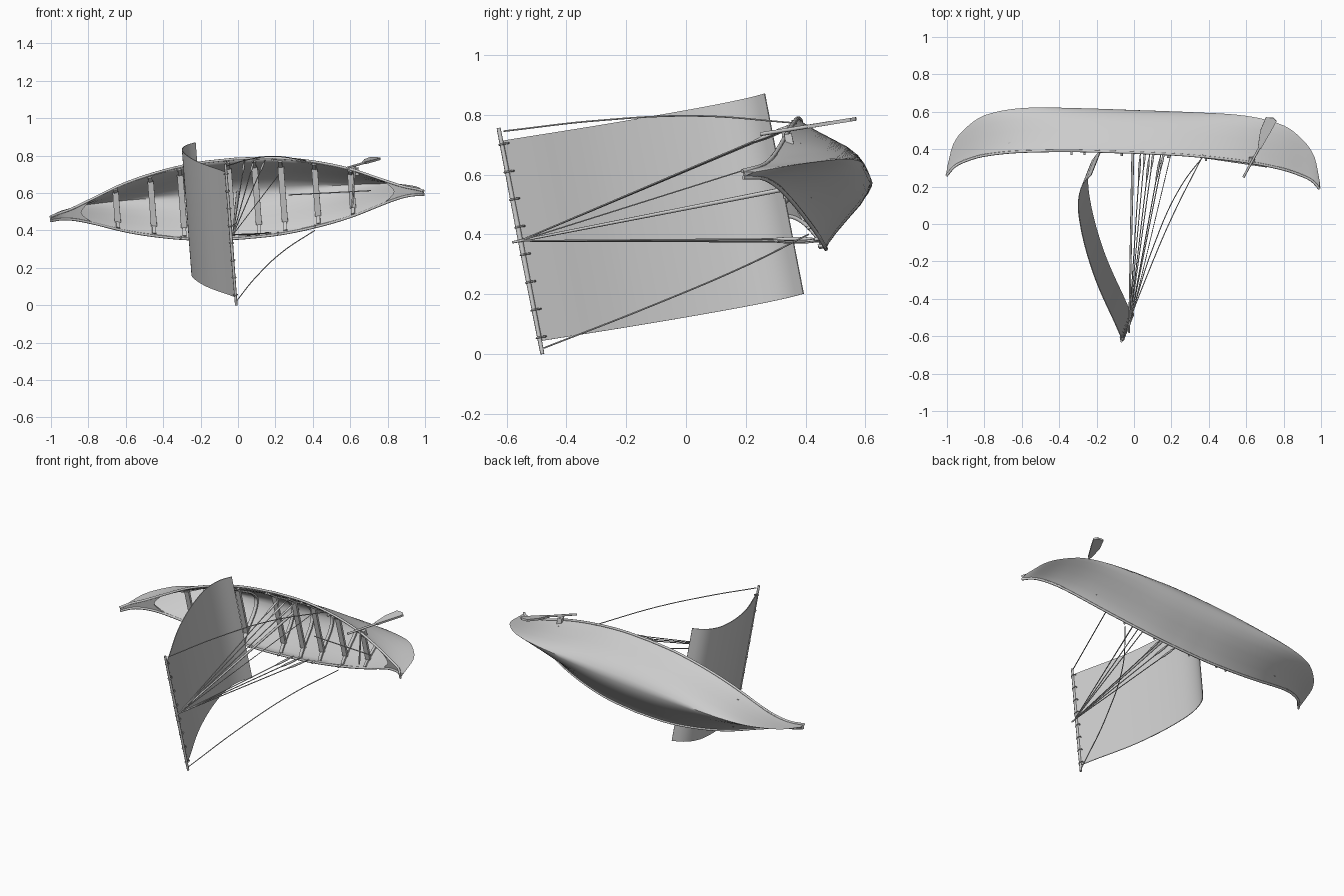
import bpy, bmesh, math
from mathutils import Vector, Matrix

if "Cube" in bpy.data.objects:
    bpy.data.objects.remove(bpy.data.objects["Cube"])

# Boat frame: L along the keel, W across, U towards the masthead
W = Vector((-0.075, -0.19, 0.98)).normalized()
L = Vector((0.997, -0.035, 0.0695))
L = (L - W * L.dot(W)).normalized()
U = L.cross(W)
M = Matrix((L, W, U)).transposed().to_4x4()
M.translation = Vector((0.0, 0.434, 0.572))
INV = M.inverted()


def loc(x, y, z):
    return INV @ Vector((x, y, z))


def interp(table, x):
    """Smooth cubic through (x, value) points."""
    n = len(table)
    i = max(k for k in range(n - 1) if table[k][0] <= x or k == 0)
    def slope(k):
        a, b = table[max(k - 1, 0)], table[min(k + 1, n - 1)]
        return (b[1] - a[1]) / (b[0] - a[0])
    (x0, y0), (x1, y1) = table[i], table[i + 1]
    h = x1 - x0
    t = (x - x0) / h
    return (y0 * (1 + 2 * t) * (1 - t) ** 2 + y1 * t * t * (3 - 2 * t)
            + h * (slope(i) * t * (1 - t) ** 2 - slope(i + 1) * t * t * (1 - t)))


def mesh(name, verts, faces, thick=0, offset=0.0, smooth=True):
    me = bpy.data.meshes.new(name)
    me.from_pydata([tuple(v) for v in verts], [], faces)
    bm = bmesh.new()
    bm.from_mesh(me)
    bmesh.ops.recalc_face_normals(bm, faces=bm.faces)
    bm.to_mesh(me)
    bm.free()
    ob = bpy.data.objects.new(name, me)
    bpy.context.collection.objects.link(ob)
    ob.matrix_world = M
    bpy.ops.object.select_all(action='DESELECT')
    bpy.context.view_layer.objects.active = ob
    ob.select_set(True)
    if thick:
        m = ob.modifiers.new("thickness", 'SOLIDIFY')
        m.thickness, m.offset = thick, offset
        bpy.ops.object.modifier_apply(modifier=m.name)
    if smooth:
        bpy.ops.object.shade_smooth_by_angle(angle=math.radians(40))
    return ob


def tube(name, pts, r, kind='POLY', radii=None):
    cu = bpy.data.curves.new(name, 'CURVE')
    cu.dimensions = '3D'
    cu.bevel_depth, cu.bevel_resolution, cu.use_fill_caps = r, 2, True
    if kind == 'BEZIER':
        sp = cu.splines.new('BEZIER')
        sp.bezier_points.add(len(pts) - 1)
        for b, p in zip(sp.bezier_points, pts):
            b.co = p
            b.handle_left_type = b.handle_right_type = 'AUTO'
    else:
        sp = cu.splines.new('POLY')
        sp.points.add(len(pts) - 1)
        for i, p in enumerate(pts):
            sp.points[i].co = (*p, 1)
            sp.points[i].radius = radii[i] if radii else 1
    ob = bpy.data.objects.new(name, cu)
    bpy.context.collection.objects.link(ob)
    ob.matrix_world = M
    return ob


def box(name, c, size):
    v = [Vector(c) + Vector((a * size[0], b * size[1], d * size[2])) / 2
         for a in (-1, 1) for b in (-1, 1) for d in (-1, 1)]
    f = [(0, 1, 3, 2), (4, 6, 7, 5), (0, 4, 5, 1), (2, 3, 7, 6), (0, 2, 6, 4), (1, 5, 7, 3)]
    return mesh(name, v, f, smooth=False)


# Hull lines as functions of distance from midship
BEAM = [(0, .217), (.2, .209), (.4, .18), (.6, .131), (.8, .058), (.9, .026), (1, .011)]
SHEER = [(0, .01), (.3, .018), (.6, .05), (.8, .095), (.9, .133), (.96, .166), (1, .213)]
KEEL = [(0, -.178), (.3, -.178), (.6, -.168), (.8, -.123), (.9, -.052), (.97, .045), (1, .175)]
SECTION = [(0, 1), (.1, .98), (.25, .9), (.42, .74), (.6, .49), (.78, .24), (.92, .07), (1, 0)]


def sheer(l):
    # slightly higher towards the stern
    return interp(SHEER, abs(l)) + .015 * math.copysign(1, l) * l * l * (1 - l ** 8)


def section(l, s=1.0, lift=0.0):
    a = abs(l)
    b, top, k = interp(BEAM, a) * s, sheer(l), interp(KEEL, a) + lift
    half = [(w ** (1 + .7 * a * a) * b, top + (k - top) * d) for w, d in SECTION]
    return [Vector((l, -w, u)) for w, u in reversed(half[1:])] + [Vector((l, w, u)) for w, u in half]


def loft(rows):
    n = len(rows[0])
    faces = [(i * n + j, i * n + j + 1, (i + 1) * n + j + 1, (i + 1) * n + j)
             for i in range(len(rows) - 1) for j in range(n - 1)]
    return [v for r in rows for v in r], faces


# Hull shell: outer skin, inner skin, closed rim and ends
N = 64
stations = [math.sin(math.pi / 2 * (2 * i / N - 1)) for i in range(N + 1)]
ov, of = loft([section(l) for l in stations])
iv, inf = loft([section(l, 0.95, 0.008 * (1 - abs(l) ** 8)) for l in stations])
o, n = len(ov), 2 * len(SECTION) - 1
faces = of + [tuple(k + o for k in reversed(f)) for f in inf]
for i in range(N):
    for j in (0, n - 1):
        a, b = i * n + j, (i + 1) * n + j
        faces.append((a, b, b + o, a + o))
for i in (0, N):
    for j in range(n - 1):
        a = i * n + j
        faces.append((a, a + 1, a + 1 + o, a + o))
mesh("hull", ov + iv, faces)

# Gunwale rails
for s, side in ((0, "lower"), (-1, "upper")):
    tube(f"{side}_gunwale_rail", [section(l)[s] for l in stations], 0.007)

# End decks with a notched inner edge
for sgn, nm in ((-1, "bow"), (1, "stern")):
    rows = []
    for i in range(13):
        t = i / 12
        row = []
        for j in range(-3, 4):
            start = .84 - .06 * (abs(j) / 3) ** 2
            a = start + (1 - start) * t
            row.append(Vector((sgn * a, interp(BEAM, a) * j / 3, sheer(sgn * a) - .004)))
        rows.append(row)
    mesh(f"{nm}_deck", *loft(rows), thick=0.008)

# Thwarts and ribs
for i, l in enumerate((-.65, -.46, -.3, -.04, .1, .24, .42, .61)):
    b = interp(BEAM, abs(l))
    box(f"thwart_{i}", (l, 0, sheer(l) - .04), (.032, 1.46 * b, .014))
    mesh(f"rib_{i}", *loft([section(l + d, .92, .014) for d in (-.01, .01)]), thick=.01)

# Mast, yard, lashings
tube("mast", [(-.005, 0, -.165), (-.005, 0, .3), (-.005, 0, 1.035)], .007, radii=[1.2, 1, .6])
tube("yard", [(-.017, -.386, 1.007), (-.017, 0, 1.007), (-.017, .386, 1.007)], .0085, radii=[.8, 1, .8])
for i in range(8):
    w = -.33 + .66 * i / 7
    ring = [(-.017 + .011 * math.cos(k * math.pi / 4), w, 1.0 + .016 * math.sin(k * math.pi / 4))
            for k in range(9)]
    tube(f"lashing_{i}", ring, .003)

# Billowing sail
PROFILE = [(.115, -.2), (.16, -.24), (.22, -.262), (.3, -.267), (.4, -.252), (.5, -.228),
           (.6, -.197), (.7, -.16), (.8, -.115), (.9, -.066), (1.0, -.02)]
us = [.115 + .885 * i / 32 for i in range(33)]
mesh("sail", *loft([[Vector((interp(PROFILE, u), .342 * j / 4, u)) for j in range(-4, 5)] for u in us]),
     thick=.004)

# Braces from the yard ends
tube("upper_brace", [loc(-.06, -.61, .745), loc(.06, -.3, .78), loc(.2, .03, .796), loc(.37, .37, .772)],
     .0028, 'BEZIER')
tube("lower_brace", [loc(-.01, -.475, .02), loc(.1, -.13, .155), loc(.25, .2, .295), loc(.41, .41, .4)],
     .0028, 'BEZIER')

# Shrouds with tightening blocks, and pegs on the rail
head = Vector((-.005, 0, 1.01))
for s in (-1, 1):
    for i, l in enumerate((.05, .1, .16)):
        foot = Vector((l, s * interp(BEAM, l) * .94, sheer(l)))
        tube(f"shroud_{i}_{s}", [head, foot], .0028)
        tube(f"shroud_block_{i}_{s}", [foot.lerp(head, t) for t in (.03, .06, .12, .16)], .0065,
             radii=[.5, 1, 1, .5])
    for i, l in enumerate((-.32, -.25, -.05, .2, .4)):
        p = Vector((l, s * interp(BEAM, abs(l)) * .96, sheer(l)))
        tube(f"rail_peg_{i}_{s}", [p, p + Vector((0, 0, .022))], .006)
tube("halyard", [head, (.22, .1, -.03)], .0022)

# Steering oar with tiller and extension rod
tube("oar_shaft", [loc(.585, .25, .735), loc(.71, .48, .772)], .0065)
outline = [(.662, .41), (.68, .405), (.735, .5), (.762, .55), (.745, .568), (.705, .57), (.675, .5)]
mesh("oar_blade", [loc(x, y, .735 + (y - .25) * .16) for x, y in outline], [tuple(range(7))],
     thick=.012, smooth=False)
tube("tiller", [loc(.625, .325, .747), loc(.61, .33, .52)], .005)
tube("tiller_rod", [loc(.27, .37, .59), loc(.71, .305, .613)], .003)
box("oar_mount", loc(.63, .345, .715), (.03, .04, .025))
